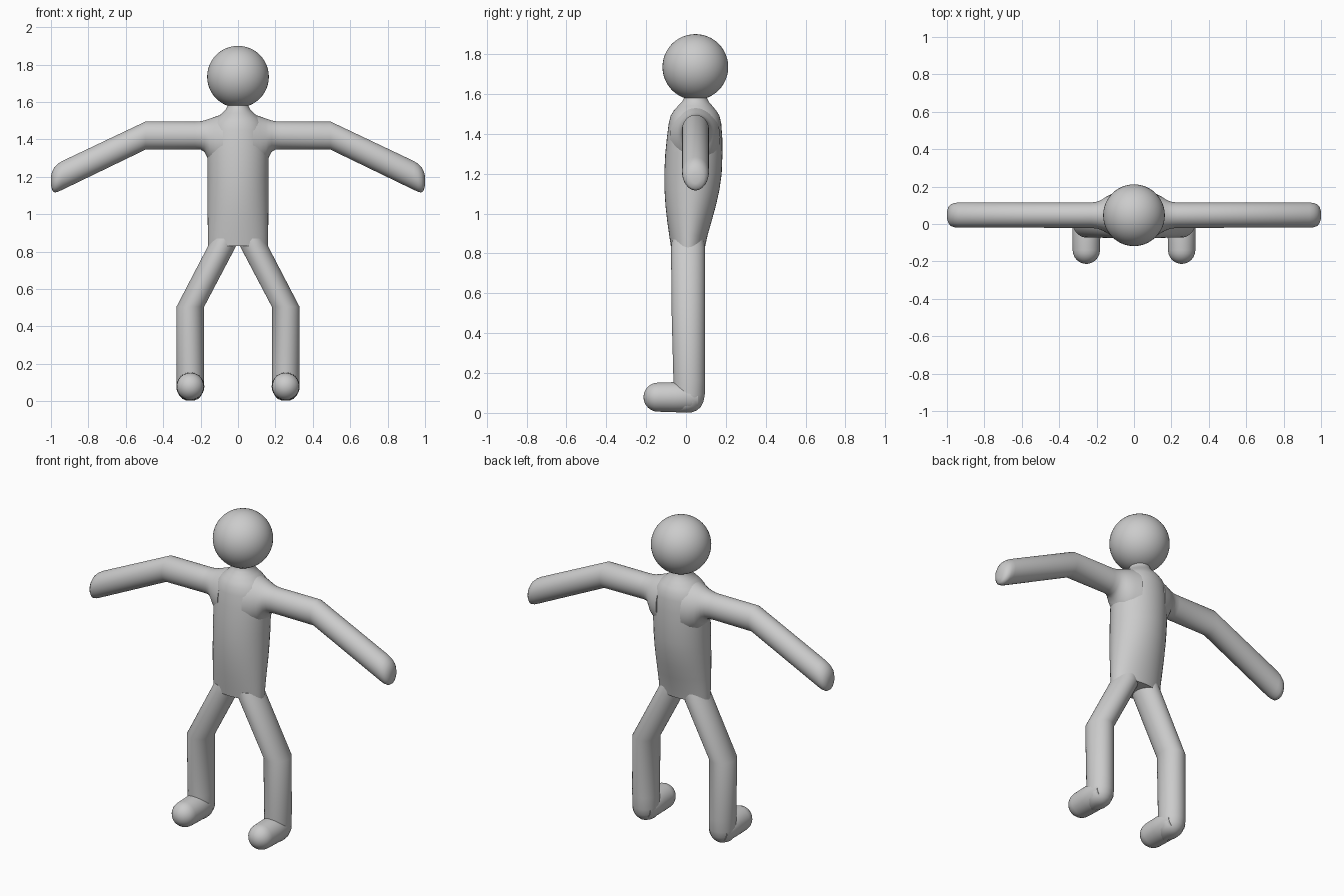
import bpy, bmesh, math
from mathutils import Vector

clay = bpy.data.materials.new("plain_grey")
clay.diffuse_color = (0.6, 0.6, 0.6, 1)

SIDES = 40


def finish(obj):
    obj.data.materials.append(clay)
    bpy.ops.object.select_all(action='DESELECT')
    obj.select_set(True)
    bpy.context.view_layer.objects.active = obj
    bpy.ops.object.shade_smooth_by_angle(angle=math.radians(50))


def loft(name, axis, rings, mirrored=False):
    """Skin ellipses stacked along an axis.
    Each ring: (position on axis, low u, high u, low v, high v)."""
    bm = bmesh.new()
    loops = []
    for pos, u0, u1, v0, v1 in rings:
        loop = []
        for i in range(SIDES):
            a = 2 * math.pi * i / SIDES
            u = (u0 + u1) / 2 + (u1 - u0) / 2 * math.cos(a)
            v = (v0 + v1) / 2 + (v1 - v0) / 2 * math.sin(a)
            co = [u, v]
            co.insert(axis, pos)
            loop.append(bm.verts.new(Vector(co)))
        loops.append(loop)
    for a, b in zip(loops, loops[1:]):
        for i in range(SIDES):
            j = (i + 1) % SIDES
            bm.faces.new((a[i], a[j], b[j], b[i]))
    bm.faces.new(loops[0])
    bm.faces.new(loops[-1])
    bmesh.ops.recalc_face_normals(bm, faces=bm.faces)
    mesh = bpy.data.meshes.new(name)
    bm.to_mesh(mesh)
    bm.free()
    obj = bpy.data.objects.new(name, mesh)
    bpy.context.collection.objects.link(obj)
    finish(obj)
    if mirrored:
        mod = obj.modifiers.new("mirror", 'MIRROR')
        mod.use_mirror_merge = False
    return obj


# Head
bpy.ops.mesh.primitive_uv_sphere_add(segments=48, ring_count=24, radius=0.165,
                                     location=(0, 0.047, 1.735))
head = bpy.context.object
head.name = "head"
finish(head)

# Torso and neck: (z, half width, front y, back y)
torso = [(0.83, 0.160, -0.075, 0.095), (0.89, 0.161, -0.084, 0.108),
         (0.96, 0.162, -0.094, 0.128), (1.04, 0.163, -0.103, 0.150),
         (1.12, 0.163, -0.108, 0.168), (1.20, 0.163, -0.109, 0.179),
         (1.30, 0.164, -0.104, 0.183), (1.38, 0.164, -0.096, 0.182),
         (1.45, 0.155, -0.087, 0.177), (1.49, 0.138, -0.077, 0.168),
         (1.515, 0.115, -0.062, 0.153), (1.54, 0.085, -0.040, 0.132),
         (1.56, 0.065, -0.020, 0.115), (1.58, 0.056, -0.010, 0.105),
         (1.63, 0.055, -0.008, 0.102)]
loft("torso", 2, [(z, -w, w, f, b) for z, w, f, b in torso])

# Arms, flared into the shoulder: (x, front y, back y, bottom z, top z)
loft("arms", 0, [
    (0.08, -0.080, 0.172, 1.23, 1.535), (0.12, -0.062, 0.160, 1.25, 1.522),
    (0.15, -0.045, 0.145, 1.275, 1.511), (0.165, -0.037, 0.135, 1.305, 1.506),
    (0.18, -0.030, 0.126, 1.333, 1.501), (0.20, -0.024, 0.119, 1.345, 1.497),
    (0.23, -0.021, 0.115, 1.347, 1.495), (0.495, -0.020, 0.115, 1.345, 1.495),
    (0.94, -0.020, 0.115, 1.130, 1.284), (0.962, -0.017, 0.112, 1.120, 1.270),
    (0.980, -0.010, 0.105, 1.116, 1.253), (0.992, 0.004, 0.091, 1.125, 1.232),
    (0.999, 0.025, 0.070, 1.150, 1.208)], mirrored=True)

# Legs, from hip through knee to heel: (z, inner x, outer x, front y, back y)
loft("legs", 2, [
    (0.87, 0.005, 0.140, -0.070, 0.090), (0.83, 0.010, 0.160, -0.075, 0.095),
    (0.505, 0.181, 0.329, -0.072, 0.096), (0.16, 0.182, 0.328, -0.063, 0.096),
    (0.09, 0.182, 0.328, -0.063, 0.094), (0.055, 0.186, 0.324, -0.062, 0.087),
    (0.03, 0.196, 0.314, -0.060, 0.074), (0.013, 0.212, 0.298, -0.055, 0.055),
    (0.003, 0.235, 0.275, -0.050, 0.030)], mirrored=True)

# Feet with rounded toes: (y, radius)
foot = [(0.06, 0.060), (0.02, 0.075), (-0.06, 0.075), (-0.14, 0.073)]
foot += [(-0.14 - 0.073 * math.sin(math.radians(a)),
          0.073 * math.cos(math.radians(a))) for a in (15, 30, 45, 60, 72, 84)]
loft("feet", 1, [(y, 0.255 - r, 0.255 + r, 0.079 - r, 0.079 + r)
                 for y, r in foot], mirrored=True)
